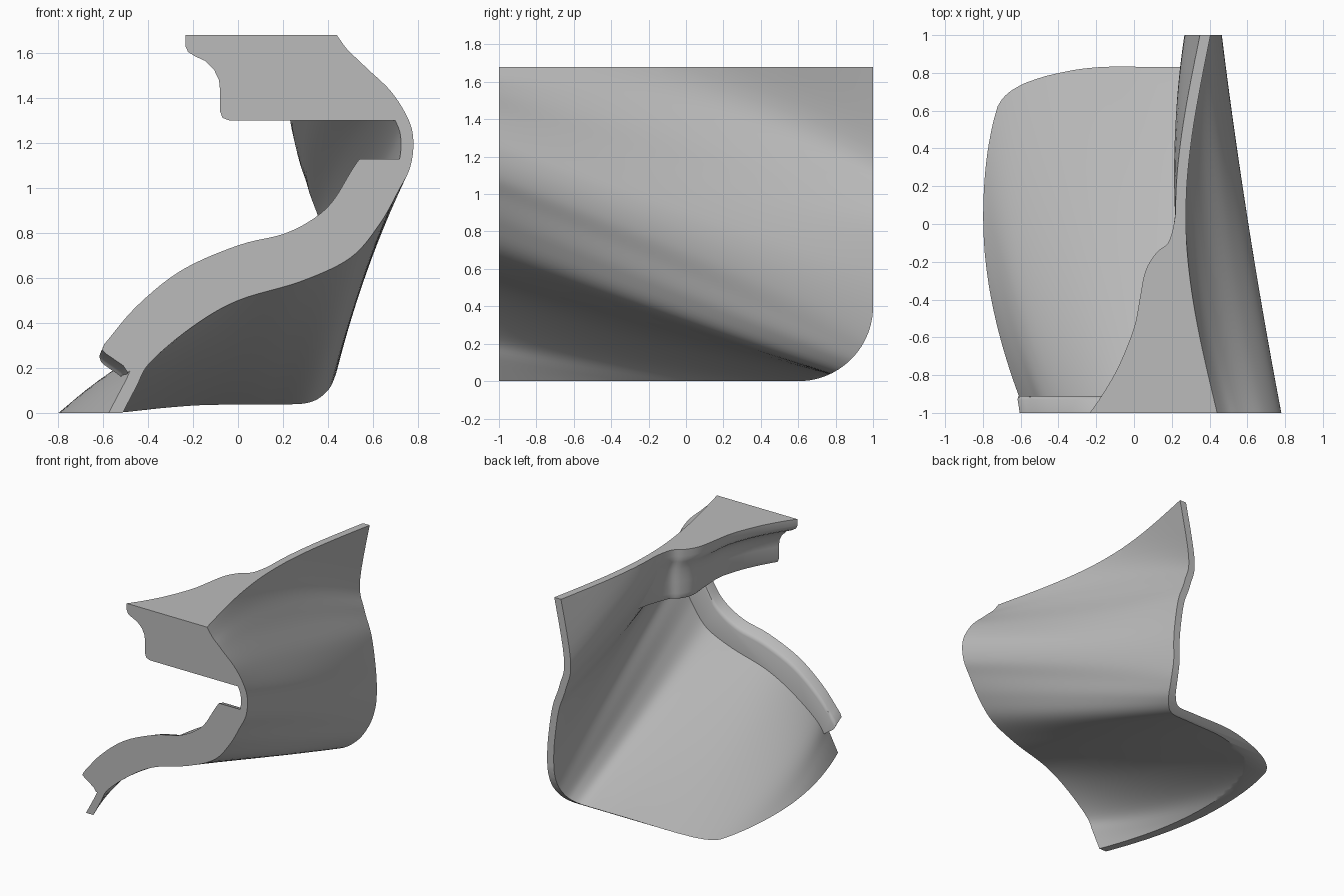
import bpy, bmesh, math
from mathutils import Vector

cube = bpy.data.objects.get("Cube")
if cube:
    bpy.data.objects.remove(cube, do_unlink=True)

# Single grey finish
grey = bpy.data.materials.new("plain grey")
grey.use_nodes = True
COLOUR = (0.5, 0.5, 0.5, 1)
grey.diffuse_color = COLOUR
grey.node_tree.nodes["Principled BSDF"].inputs["Base Color"].default_value = COLOUR

# Outer skin profiles (x, z) at the front, middle and back
FRONT = [(.2, 2.1), (.44, 1.68), (.55, 1.555), (.68, 1.43), (.76, 1.3), (.78, 1.2), (.765, 1.09), (.715, .99),
         (.63, .84), (.5, .69), (.28, .585), (0, .5), (-.2, .385), (-.39, .225), (-.455, .11), (-.56, -.09)]
MIDDLE = [(.31, 2), (.275, 1.6), (.36, 1.35), (.5, 1.12), (.58, .95), (.605, .83), (.595, .7), (.555, .58),
          (.5, .44), (.4, .32), (.2, .27), (-.1, .22), (-.35, .16), (-.62, .06), (-.76, -.04), (-.87, -.14)]
BACK = [(.44, 1.85), (.325, 1.25), (.36, 1.03), (.42, .85), (.455, .62), (.465, .45), (.455, .28), (.43, .15),
        (.38, .04), (.28, -.03), (.1, -.03), (-.2, -.02), (-.45, -.05), (-.65, -.09), (-.8, -.15), (-.92, -.22)]
WALL = 0.055
STEPS = 6

# Trimming planes (point, outward normal): top, front, and the rounded lower back corner
TRIMS = [(Vector((0, 0, 1.68)), Vector((0, 0, 1))), (Vector((0, -1, 0)), Vector((0, -1, 0)))]
for i in range(16):
    a = math.radians(6 * i)
    normal = Vector((0, math.sin(a), -math.cos(a)))
    TRIMS.append((Vector((0, .6, .4)) + normal * .4, normal))


def smooth(points, steps):
    """Catmull-Rom curve through the points."""
    pts = [Vector(p) for p in points]
    pts = [2 * pts[0] - pts[1]] + pts + [2 * pts[-1] - pts[-2]]
    out = []
    for a, b, c, d in zip(pts, pts[1:], pts[2:], pts[3:]):
        for s in range(steps):
            t = s / steps
            out.append(b + (c - a) * t / 2 + (2 * a - 5 * b + 4 * c - d) * t * t / 2
                       + (3 * b - a - 3 * c + d) * t ** 3 / 2)
    return out + [pts[-2]]


CURVES = [smooth(p, STEPS) for p in (FRONT, MIDDLE, BACK)]


def section(y, inset=0.0):
    """Skin profile at y, moved inwards by inset."""
    weights = (y * (y - 1) / 2, 1 - y * y, y * (y + 1) / 2)
    pts = [sum((w * p for w, p in zip(weights, trio)), Vector((0, 0))) for trio in zip(*CURVES)]
    out = []
    for i, p in enumerate(pts):
        t = (pts[min(i + 1, len(pts) - 1)] - pts[max(i - 1, 0)]).normalized()
        out.append(p + Vector((t.y, -t.x)) * inset)
    return out


def wall_x(y, z, inset):
    """Skin x at a height on the upper wall."""
    pts = section(y, inset)
    for a, b in zip(pts, pts[1:]):
        if a.y >= z >= b.y:
            return a.x + (b.x - a.x) * (a.y - z) / (a.y - b.y)
    return pts[0].x


def lerp_table(table, y):
    for (y0, v0), (y1, v1) in zip(table, table[1:]):
        if y <= y1:
            return v0 + (v1 - v0) * (y - y0) / (y1 - y0)
    return table[-1][1]


def loft(name, rows):
    """Closed solid through rows of (y, loop of x z points), trimmed and capped."""
    bm = bmesh.new()
    rings = [[bm.verts.new((p[0], y, p[1])) for p in loop] for y, loop in rows]
    n = len(rings[0])
    for a, b in zip(rings, rings[1:]):
        for i in range(n):
            j = (i + 1) % n
            bm.faces.new((a[i], a[j], b[j], b[i]))
    bm.faces.new(rings[0])
    bm.faces.new(rings[-1])
    for point, normal in TRIMS:
        bmesh.ops.bisect_plane(bm, geom=bm.verts[:] + bm.edges[:] + bm.faces[:], dist=1e-6,
                               plane_co=point, plane_no=normal, clear_outer=True)
        rim = [e for e in bm.edges if e.is_boundary]
        if rim:
            bmesh.ops.holes_fill(bm, edges=rim, sides=0)
    bmesh.ops.recalc_face_normals(bm, faces=bm.faces[:])
    mesh = bpy.data.meshes.new(name)
    bm.to_mesh(mesh)
    bm.free()
    mesh.materials.append(grey)
    ob = bpy.data.objects.new(name, mesh)
    bpy.context.collection.objects.link(ob)
    return ob


# Curved skin
ROWS = 40
ys = [-1.03 + 2.07 * i / ROWS for i in range(ROWS + 1)]
shell = loft("curved_shell", [(y, section(y) + section(y, WALL)[::-1]) for y in ys])

# Thick lip along the front edge, following the slope of the skin
crest = smooth([(.54, 1.13), (.5, 1.07), (.42, .94), (.33, .86), (.2, .795), (0, .745),
                (-.25, .635), (-.45, .475), (-.595, .305)], 5)
lip_top = [Vector((.75, 1.13))] + crest + [Vector(p) for p in ((-.605, .28), (-.59, .265), (-.51, .21), (-.49, .18))]


def lip_row(y, shrink=0.0):
    shift = Vector((-.157, -.36)) * (y + 1) + Vector((shrink / 2, -shrink))
    base = section(y, WALL / 2)[6 * STEPS:13 * STEPS + 2]
    return y, [p + shift for p in lip_top] + base[::-1]


lip = loft("front_lip", [lip_row(-1.03), lip_row(-.93), lip_row(-.917, .006), lip_row(-.91, .02)])

# Shelf at the top, narrowing towards the back into the wall
edge = smooth([(-1.03, -.255), (-.9, -.165), (-.75, -.08), (-.55, 0), (-.4, .03), (-.25, .06),
               (-.15, .12), (-.1, .18), (0, .205), (.15, .215), (.3, .225)], 4)
SIDE = [(0, 1.72), (0, 1.63), (.012, 1.605), (.045, 1.585), (.09, 1.565), (.13, 1.525), (.152, 1.48), (.157, 1.43),
        (.157, 1.34), (.168, 1.312), (.2, 1.3)]
FADE = [(-1.03, 1), (-.6, .75), (-.2, .2), (0, .1), (.3, .1)]


def shelf_row(y, left):
    merge = max(0, min(1, (y + .12) / .4))
    merge = merge * merge * (3 - 2 * merge)
    loop = []
    for dx, z in SIDE:
        inner = wall_x(y, z, WALL * .7) - .004
        x = min(left + dx * lerp_table(FADE, y), inner)
        loop.append(Vector((x + (inner - x) * merge, z)))
    for i in range(9):
        z = 1.3 + .42 * i / 8
        loop.append(Vector((wall_x(y, z, WALL / 2), z)))
    return y, loop


shelf = loft("top_shelf", [shelf_row(y, left) for y, left in edge])

# Smooth shading with sharp corners kept
bpy.ops.object.select_all(action="DESELECT")
for part in (shell, lip, shelf):
    part.select_set(True)
bpy.context.view_layer.objects.active = shell
bpy.ops.object.shade_smooth_by_angle(angle=math.radians(35))
